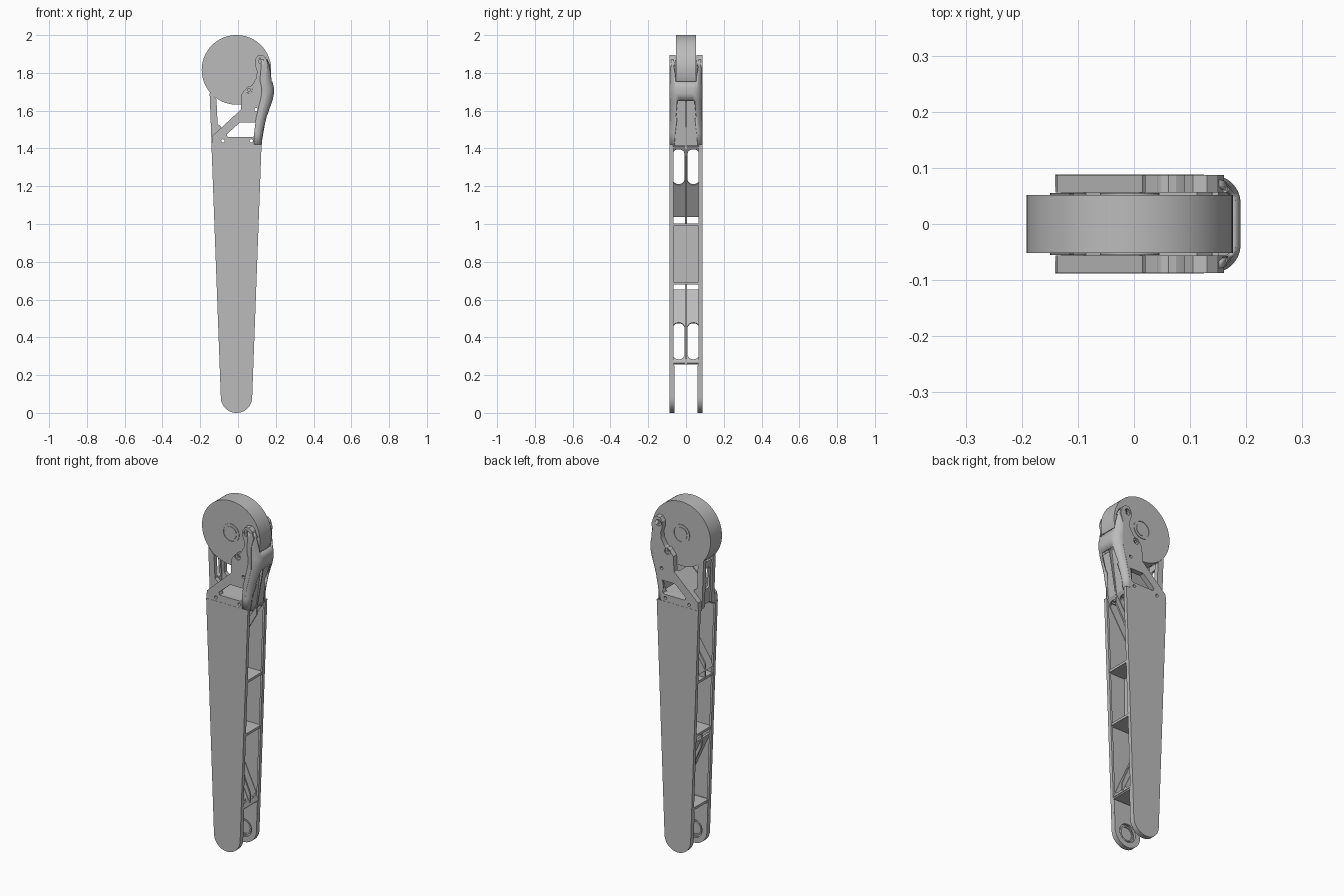
import bpy, bmesh
from math import sin, cos, pi, radians
from mathutils import Matrix, Vector

cube = bpy.data.objects.get("Cube")
if cube:
    bpy.data.objects.remove(cube, do_unlink=True)

grey = bpy.data.materials.new("plain_grey")
grey.use_nodes = True
grey.diffuse_color = (0.5, 0.5, 0.5, 1)
grey.node_tree.nodes["Principled BSDF"].inputs["Base Color"].default_value = (0.5, 0.5, 0.5, 1)


def finish(obj):
    obj.data.materials.clear()
    obj.data.materials.append(grey)
    bpy.ops.object.select_all(action='DESELECT')
    obj.select_set(True)
    bpy.context.view_layer.objects.active = obj
    bpy.ops.object.shade_smooth_by_angle(angle=radians(30))
    return obj


def slab(name, loops, thick, matrix):
    """Flat outline with holes, given a thickness and placed by a matrix."""
    cu = bpy.data.curves.new(name, 'CURVE')
    cu.dimensions, cu.fill_mode, cu.extrude = '2D', 'BOTH', thick / 2
    for loop in loops:
        sp = cu.splines.new('POLY')
        sp.points.add(len(loop) - 1)
        for p, (a, b) in zip(sp.points, loop):
            p.co = (a, b, 0, 1)
        sp.use_cyclic_u = True
    tmp = bpy.data.objects.new(name + "_outline", cu)
    bpy.context.collection.objects.link(tmp)
    dg = bpy.context.evaluated_depsgraph_get()
    me = bpy.data.meshes.new_from_object(tmp.evaluated_get(dg))
    bpy.data.objects.remove(tmp, do_unlink=True)
    bm = bmesh.new()
    bm.from_mesh(me)
    bmesh.ops.remove_doubles(bm, verts=bm.verts, dist=1e-5)
    bm.transform(matrix)
    bmesh.ops.recalc_face_normals(bm, faces=bm.faces)
    bm.to_mesh(me)
    bm.free()
    obj = bpy.data.objects.new(name, me)
    bpy.context.collection.objects.link(obj)
    return finish(obj)


def upright(name, loops, y0, y1):
    """Slab drawn in x and z, spanning y0 to y1."""
    m = Matrix.Translation((0, (y0 + y1) / 2, 0)) @ Matrix.Rotation(pi / 2, 4, 'X')
    return slab(name, loops, abs(y1 - y0), m)


def pair(name, loops, y0, y1):
    upright(name + "_front", loops, -y1, -y0)
    upright(name + "_back", loops, y0, y1)


def cross_wall(name, p, q, half, thick, holes=()):
    """Wall across y running from p to q in the x-z plane."""
    d = Vector((q[0] - p[0], 0, q[1] - p[1]))
    length = d.length
    d.normalize()
    side = Vector((0, 1, 0))
    m = Matrix((side, d, side.cross(d))).transposed().to_4x4()
    m.translation = (p[0], 0, p[1])
    outer = [(-half, 0), (half, 0), (half, length), (-half, length)]
    cuts = [slot(a, b, s * length, e * length, r) for a, b, s, e, r in holes]
    slab(name, [outer] + cuts, thick, m)


def circle(x, z, r, n=32):
    return [(x + r * cos(2 * pi * i / n), z + r * sin(2 * pi * i / n)) for i in range(n)]


def slot(x0, x1, z0, z1, r):
    pts = []
    corners = ((x1 - r, z1 - r), (x0 + r, z1 - r), (x0 + r, z0 + r), (x1 - r, z0 + r))
    for k, (cx, cz) in enumerate(corners):
        pts += [(cx + r * cos((k + i / 6) * pi / 2), cz + r * sin((k + i / 6) * pi / 2)) for i in range(7)]
    return pts


# Wheel with hub rings
WX, WZ, WR = -0.008, 1.816, 0.184
upright("wheel", [circle(WX, WZ, WR, 96)], -0.052, 0.052)
pair("hub_ring", [circle(WX, WZ, 0.053, 48), circle(WX, WZ, 0.046, 48)], 0.052, 0.055)
pair("hub_cap", [circle(WX, WZ, 0.036, 48)], 0.052, 0.055)

# Long tapered side covers with an inner lip and a foot lug
FX, FR = -0.008, 0.083


def edge(z, side, inset=0):
    return FX + side * (FR + (z - 0.09) * 0.0372 - inset)


foot = [(FX + FR * cos(i * pi / 24), FR - FR * sin(i * pi / 24)) for i in range(25)]
cover = [(edge(1.42, -1), 1.42), (edge(1.42, 1), 1.42)] + foot
inner = [(edge(z, s, 0.012), z) for z, s in ((1.4, -1), (1.4, 1), (0.27, 1), (0.27, -1))]
pair("side_cover", [cover], 0.073, 0.088)
pair("cover_lip", [cover, inner, circle(FX, FR, 0.052)], 0.067, 0.0735)
lug = [(edge(0.25, -1), 0.25), (edge(0.25, 1), 0.25)] + foot
pair("foot_lug", [lug, circle(FX, FR, 0.052)], 0.06, 0.0675)
pair("foot_bearing", [circle(FX, FR, 0.044), circle(FX, FR, 0.036)], 0.067, 0.0735)

# Shelves, box wall and slotted diagonal walls between the covers
for name, z in (("foot_crossbar", 0.262), ("box_floor", 0.686), ("box_roof", 0.996)):
    cross_wall(name, (edge(z, -1, 0.003), z), (edge(z, 1, 0.003), z), 0.075, 0.014)
cross_wall("box_wall", (FX, 0.69), (FX, 0.99), 0.075, 0.02)
windows = [(-0.07, -0.008), (0.008, 0.07)]
cross_wall("upper_diagonal", (-0.122, 1.04), (0.118, 1.415), 0.075, 0.01,
           [(a, b, 0.45, 0.955, 0.03) for a, b in windows])
cross_wall("lower_diagonal", (-0.1, 0.652), (0.077, 0.262), 0.075, 0.01,
           [(a, b, 0.45, 0.95, 0.03) for a, b in windows])
upright("upper_rib", [[(-0.125, 1.0), (-0.09, 1.0), (0.12, 1.36), (0.12, 1.42), (0.09, 1.42), (-0.125, 1.08)]], -0.005, 0.005)
upright("lower_rib", [[(-0.1, 0.68), (-0.07, 0.68), (0.08, 0.32), (0.08, 0.262), (0.05, 0.262), (-0.1, 0.6)]], -0.005, 0.005)

# Bracket arms holding the wheel
arm = [(-0.14, 1.41), (-0.137, 1.465), (0.015, 1.605), (0.02, 1.69), (0.04, 1.715),
       (0.075, 1.735), (0.098, 1.775), (0.1, 1.81), (0.09, 1.84), (0.09, 1.87), (0.105, 1.892),
       (0.13, 1.895), (0.148, 1.88), (0.16, 1.84), (0.145, 1.79), (0.145, 1.66),
       (0.115, 1.54), (0.1, 1.46), (0.1, 1.41)]
opening = [(-0.055, 1.46), (0.075, 1.46), (0.085, 1.465), (0.105, 1.53), (0.1, 1.537), (0.01, 1.537), (-0.06, 1.475)]
bolts = [(0.115, 1.86), (0.058, 1.71)]
pins = [(0.095, 1.605), (-0.08, 1.44), (0.07, 1.44)]
holes = [circle(x, z, 0.018, 20) for x, z in bolts] + [circle(x, z, 0.009, 12) for x, z in pins]
pair("bracket_arm", [arm, opening] + holes, 0.056, 0.087)
for i, (x, z) in enumerate(bolts):
    pair("bolt_head_%d" % i, [circle(x, z, 0.0178, 20), circle(x, z, 0.008, 6)], 0.058, 0.08)

# Rounded fairing: a full U behind the wheel, with cheeks above and below
rows = [(1.41, 0.125, 0.025), (1.48, 0.13, 0.03), (1.56, 0.15, 0.04), (1.65, 0.182, 0.05), (1.69, 0.19, 0.05),
        (1.72, 0.19, 0.05), (1.755, 0.182, 0.05), (1.79, 0.178, 0.045), (1.84, 0.168, 0.03), (1.87, 0.155, 0.02)]
bm = bmesh.new()
grid = []
for z, x, r in rows:
    half = [(x - r - 0.015, 0.087)]
    half += [(x - r + r * sin(i * pi / 16), 0.087 - r + r * cos(i * pi / 16)) for i in range(9)]
    full = half + [(a, -b) for a, b in reversed(half)]
    grid.append([bm.verts.new((a, b, z)) for a, b in full])
for lo, hi in zip(grid, grid[1:]):
    z = (lo[0].co.z + hi[0].co.z) / 2
    for i in range(len(lo) - 1):
        y = abs(lo[i].co.y + lo[i + 1].co.y) / 2
        if 1.65 < z < 1.755 or y > 0.058:
            bm.faces.new((lo[i], lo[i + 1], hi[i + 1], hi[i]))
bmesh.ops.delete(bm, geom=[v for v in bm.verts if not v.link_faces], context='VERTS')
bmesh.ops.recalc_face_normals(bm, faces=bm.faces)
me = bpy.data.meshes.new("fairing")
bm.to_mesh(me)
bm.free()
fairing = bpy.data.objects.new("fairing", me)
bpy.context.collection.objects.link(fairing)
finish(fairing)
# keep the outer skin in place whichever way the normals ended up
outward = max(me.polygons, key=lambda p: p.center.x).normal.x > 0
mod = fairing.modifiers.new("wall", 'SOLIDIFY')
mod.thickness, mod.offset = 0.01, (-1 if outward else 1)

# Inner walls joining the two arms
cross_wall("channel_wall", (0.112, 1.41), (0.145, 1.66), 0.07, 0.012)
upright("channel_rib", [[(0.112, 1.41), (0.122, 1.41), (0.165, 1.66), (0.145, 1.66)]], -0.004, 0.004)
cross_wall("opening_floor", (-0.125, 1.454), (0.115, 1.454), 0.06, 0.008)
cross_wall("sloped_wall", (-0.125, 1.462), (0.015, 1.592), 0.06, 0.012)

# Guard strut rising to the rim, with a slot
strut = [(-0.14, 1.42), (-0.08, 1.5), (-0.095, 1.52), (-0.108, 1.53), (-0.114, 1.66), (-0.148, 1.7), (-0.15, 1.69)]
pair("strut_rail", [strut], 0.03, 0.055)
cross_wall("strut_web", (-0.125, 1.43), (-0.134, 1.675), 0.031, 0.012,
           [(-0.02, 0.02, 0.35, 0.85, 0.015)])
